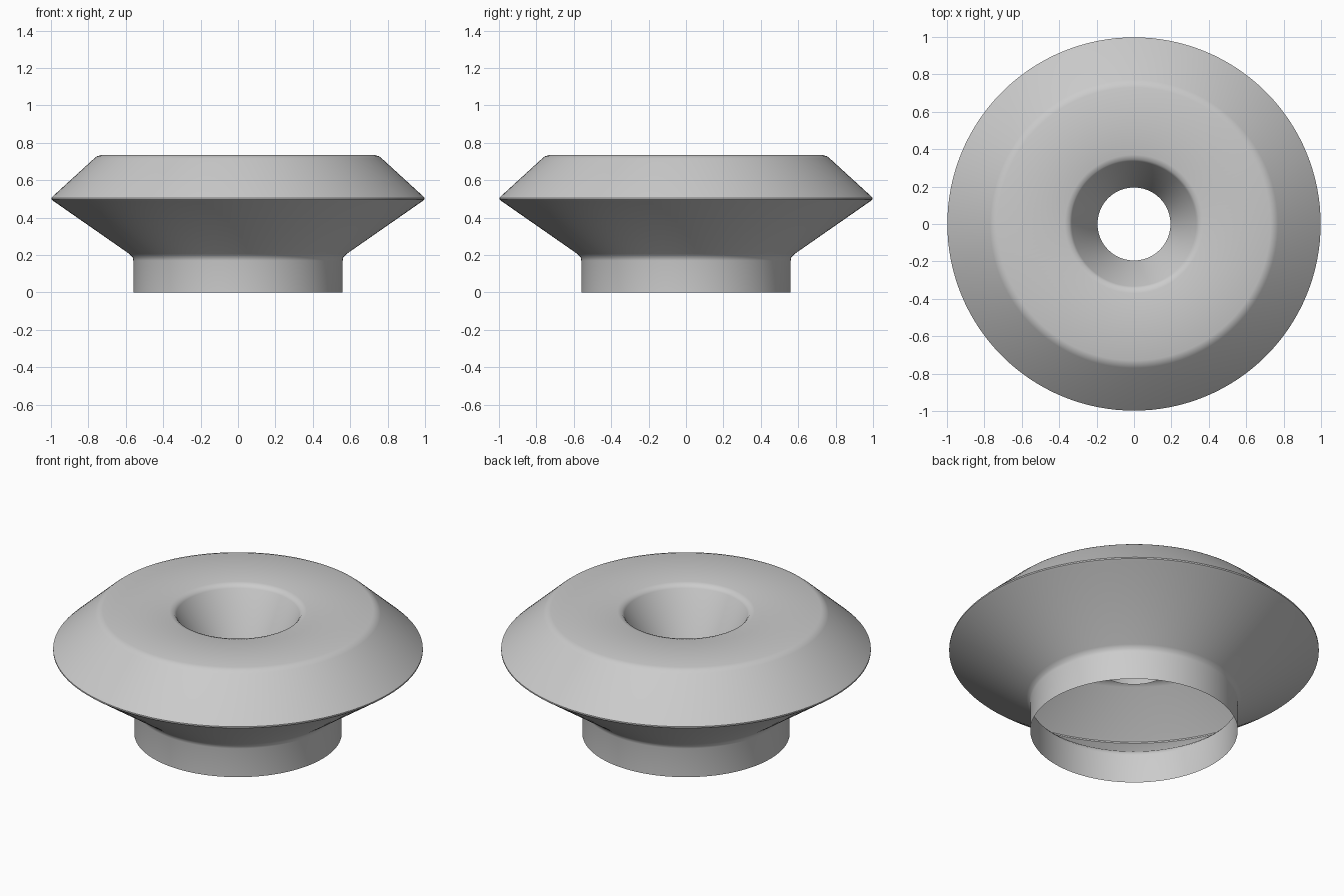
import bpy, bmesh, math

if "Cube" in bpy.data.objects:
    bpy.data.objects.remove(bpy.data.objects["Cube"])

SEGMENTS = 128

# Half cross-section (radius, height): collar, flared underside, rim, crown, funnel
profile = [
    (0.56, 0.0), (0.56, 0.17), (0.563, 0.187), (0.58, 0.205),
    (0.985, 0.487), (0.998, 0.497), (0.998, 0.505), (0.985, 0.518),
    (0.77, 0.715), (0.755, 0.727), (0.73, 0.735),
    (0.37, 0.732), (0.345, 0.725), (0.333, 0.71),
    (0.195, 0.40),
]


def lathe(name, points):
    """Revolve an open profile around z into a thin shell."""
    bm = bmesh.new()
    rings = []
    for r, z in points:
        rings.append([bm.verts.new((r * math.cos(2 * math.pi * i / SEGMENTS),
                                    r * math.sin(2 * math.pi * i / SEGMENTS), z))
                      for i in range(SEGMENTS)])
    for a, b in zip(rings, rings[1:]):
        for i in range(SEGMENTS):
            j = (i + 1) % SEGMENTS
            bm.faces.new((a[i], a[j], b[j], b[i]))
    mesh = bpy.data.meshes.new(name)
    bm.to_mesh(mesh)
    bm.free()
    obj = bpy.data.objects.new(name, mesh)
    bpy.context.collection.objects.link(obj)
    return obj


# Hollow flanged ring with open collar below and funnel hole in the top
shell = lathe("flanged_ring_shell", profile)
bpy.context.view_layer.objects.active = shell
shell.select_set(True)
bpy.ops.object.shade_smooth_by_angle(angle=math.radians(40))
